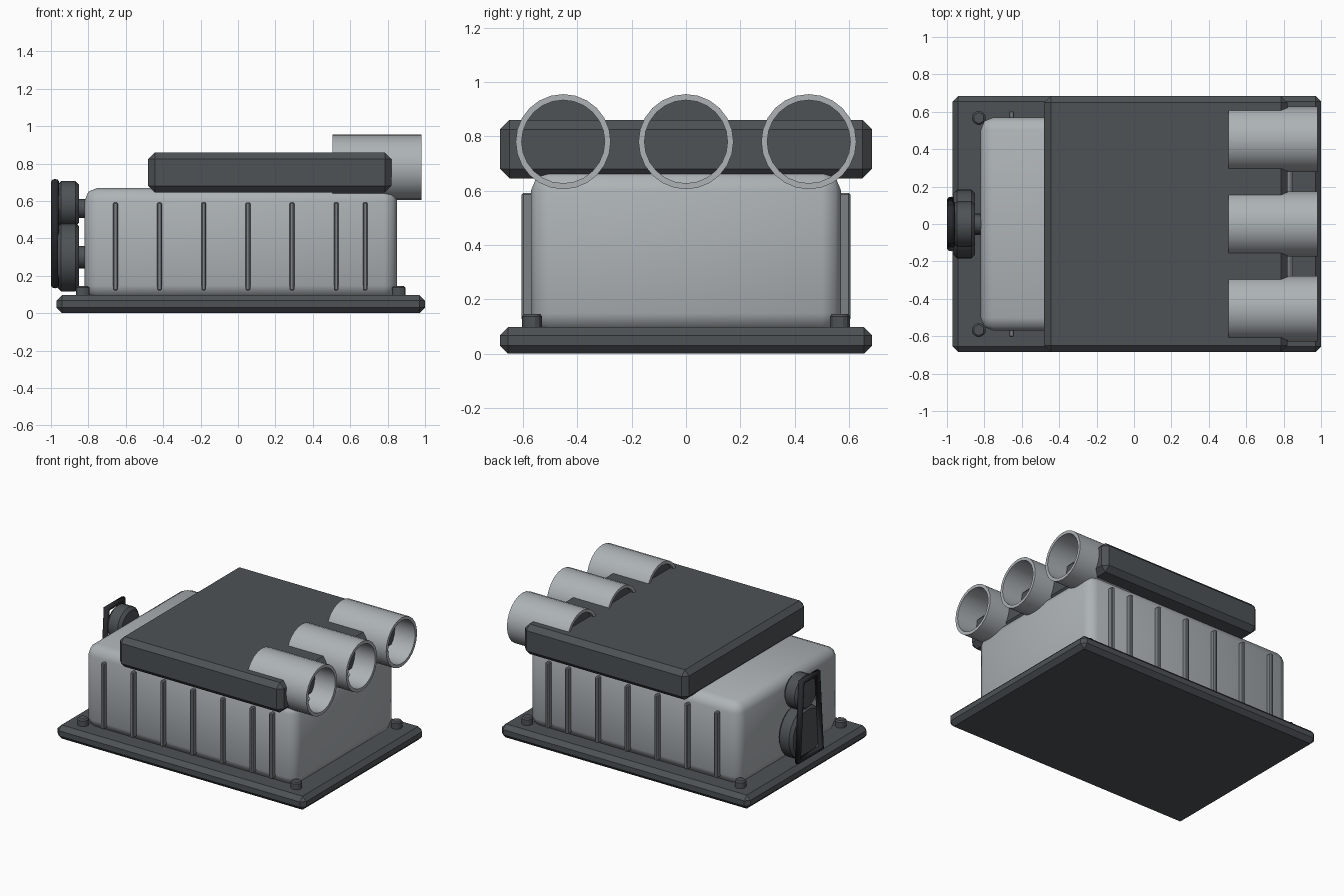
import bpy, math

if "Cube" in bpy.data.objects:
    bpy.data.objects.remove(bpy.data.objects["Cube"])

def material(name, r, g, b):
    m = bpy.data.materials.new(name)
    m.diffuse_color = (r, g, b, 1)
    m.use_nodes = True
    m.node_tree.nodes["Principled BSDF"].inputs["Base Color"].default_value = m.diffuse_color
    return m

LIGHT = material("light_metal", 0.42, 0.45, 0.47)
RIB = material("rib_metal", 0.20, 0.22, 0.23)
DARK = material("dark_metal", 0.075, 0.085, 0.09)
RUBBER = material("rubber", 0.02, 0.022, 0.025)

def finish(ob, name, mat, bevel=0, segments=1, angle=30):
    ob.name = name
    ob.data.materials.append(mat)
    if bevel:
        mod = ob.modifiers.new("bevel", 'BEVEL')
        mod.width, mod.segments, mod.limit_method = bevel, segments, 'ANGLE'
        mod.angle_limit = math.radians(40)
        bpy.ops.object.modifier_apply(modifier="bevel")
    if angle:
        bpy.ops.object.shade_smooth_by_angle(angle=math.radians(angle))
    return ob

def box(name, lo, hi, mat, bevel=0, segments=1, angle=30):
    bpy.ops.mesh.primitive_cube_add(size=1, location=[(a + b) / 2 for a, b in zip(lo, hi)])
    ob = bpy.context.object
    ob.scale = [b - a for a, b in zip(lo, hi)]
    bpy.ops.object.transform_apply(location=False, rotation=False, scale=True)
    return finish(ob, name, mat, bevel, segments, angle)

def cylinder_x(name, x0, x1, y, z, r, mat, bevel=0, sides=24):
    bpy.ops.mesh.primitive_cylinder_add(vertices=sides, radius=r, depth=x1 - x0,
                                        location=((x0 + x1) / 2, y, z),
                                        rotation=(0, math.pi / 2, 0))
    return finish(bpy.context.object, name, mat, bevel)

def tube_x(name, x0, x1, y, z, r_out, r_in, mat, sides=24):
    ring = [(x0, r_out), (x1, r_out), (x1, r_in), (x0, r_in)]
    verts, faces = [], []
    for i in range(sides):
        a = 2 * math.pi * i / sides
        verts += [(x, y + r * math.cos(a), z + r * math.sin(a)) for x, r in ring]
        for k in range(4):
            n, j = (k + 1) % 4, (i + 1) % sides
            faces.append((4 * i + n, 4 * i + k, 4 * j + k, 4 * j + n))
    me = bpy.data.meshes.new(name)
    me.from_pydata(verts, [], faces)
    ob = bpy.data.objects.new(name, me)
    bpy.context.collection.objects.link(ob)
    bpy.ops.object.select_all(action='DESELECT')
    ob.select_set(True)
    bpy.context.view_layer.objects.active = ob
    return finish(ob, name, mat)

# Main blocks
box("base_plate", (-0.97, -0.685, 0), (1.0, 0.685, 0.097), DARK, 0.03)
box("housing", (-0.82, -0.57, 0.08), (0.85, 0.57, 0.67), LIGHT, 0.068, 2, 50)
box("top_cover", (-0.48, -0.685, 0.645), (0.82, 0.685, 0.86), DARK, 0.035)

# Side ribs and corner bolts
for side in (-1, 1):
    ys = sorted((side * 0.56, side * 0.605))
    for x in (-0.655, -0.42, -0.183, 0.053, 0.288, 0.525, 0.68):
        box("side_rib", (x - 0.013, ys[0], 0.122), (x + 0.013, ys[1], 0.592), RIB, 0.006)
    for x in (-0.83, 0.86):
        bpy.ops.mesh.primitive_cylinder_add(vertices=6, radius=0.041, depth=0.06,
                                            location=(x, side * 0.567, 0.116))
        finish(bpy.context.object, "corner_bolt", DARK, 0.009)

# Three open pipes, each with a recessed dark plug
for y in (-0.452, 0, 0.452):
    tube_x("pipe", 0.505, 0.98, y, 0.78, 0.175, 0.153, LIGHT)
    cylinder_x("pipe_plug", 0.53, 0.60, y, 0.78, 0.155, DARK)

# Pulleys on the back end
cylinder_x("lower_pulley", -0.965, -0.85, 0, 0.30, 0.185, DARK, 0.02)
cylinder_x("upper_pulley", -0.965, -0.85, 0, 0.585, 0.122, DARK, 0.02)
cylinder_x("pulley_shaft_lower", -0.86, -0.80, 0, 0.30, 0.06, DARK)
cylinder_x("pulley_shaft_upper", -0.86, -0.80, 0, 0.56, 0.05, DARK)

# Drive belt loop
curve = bpy.data.curves.new("drive_belt", 'CURVE')
curve.dimensions = '3D'
curve.bevel_depth = 0.022
curve.bevel_resolution = 2
path = curve.splines.new('POLY')
path.points.add(3)
for p, (y, z) in zip(path.points, ((-0.13, 0.148), (0.13, 0.148), (0.09, 0.702), (-0.09, 0.702))):
    p.co = (-0.978, y, z, 1)
path.use_cyclic_u = True
belt = bpy.data.objects.new("drive_belt", curve)
bpy.context.collection.objects.link(belt)
curve.materials.append(RUBBER)
